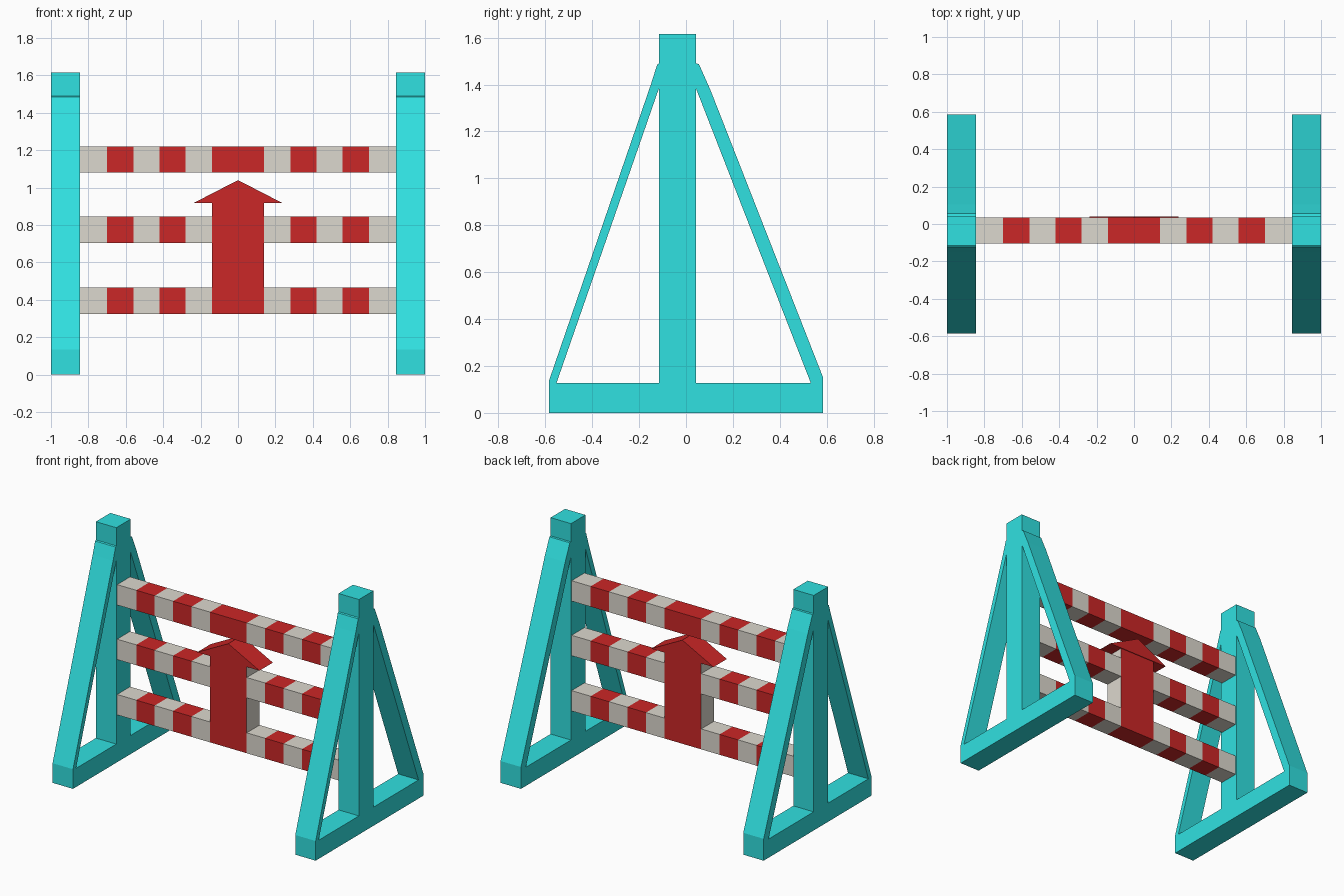
import bpy, bmesh, math

if "Cube" in bpy.data.objects:
    bpy.data.objects.remove(bpy.data.objects["Cube"])


def material(name, rgb):
    m = bpy.data.materials.new(name)
    m.diffuse_color = (*rgb, 1)
    m.use_nodes = True
    m.node_tree.nodes["Principled BSDF"].inputs["Base Color"].default_value = m.diffuse_color
    return m


CYAN = material("cyan_paint", (0.03, 0.75, 0.75))
RED = material("red_paint", (0.60, 0.02, 0.02))
WHITE = material("white_paint", (0.72, 0.69, 0.62))
Y0, Y1 = -0.105, 0.035          # front and back of the rails


def finish(name, bm, mats):
    bmesh.ops.recalc_face_normals(bm, faces=bm.faces)
    me = bpy.data.meshes.new(name)
    bm.to_mesh(me)
    bm.free()
    for m in mats:
        me.materials.append(m)
    ob = bpy.data.objects.new(name, me)
    bpy.context.collection.objects.link(ob)
    return ob


def striped_rail(name, xs, z0, z1, first):
    """Square bar along x, alternating colour at each x in xs."""
    bm = bmesh.new()
    rings = [[bm.verts.new((x, y, z)) for y, z in
              ((Y0, z0), (Y1, z0), (Y1, z1), (Y0, z1))] for x in xs]
    for i in range(len(xs) - 1):
        for k in range(4):
            n = (k + 1) % 4
            f = bm.faces.new((rings[i][k], rings[i][n], rings[i + 1][n], rings[i + 1][k]))
            f.material_index = (i + first) % 2
    bm.faces.new(rings[0])
    bm.faces.new(rings[-1])
    return finish(name, bm, (WHITE, RED))


def extrude_xz(name, pts, y0, y1, mats):
    """Front-view outline extruded from y0 to y1."""
    bm = bmesh.new()
    face = bm.faces.new([bm.verts.new((x, y0, z)) for x, z in pts])
    ext = bmesh.ops.extrude_face_region(bm, geom=[face], use_keep_orig=True)
    for v in ext["geom"]:
        if isinstance(v, bmesh.types.BMVert):
            v.co.y = y1
    return finish(name, bm, mats)


# A-frame side: outline with two triangular openings, filled and extruded
outline = [(-0.585, 0), (0.585, 0), (0.585, 0.15), (0.105, 1.375), (0.055, 1.488),
           (0.042, 1.49), (0.042, 1.615), (-0.115, 1.615), (-0.115, 1.49),
           (-0.123, 1.485), (-0.15, 1.40), (-0.585, 0.135)]
front_gap = [(-0.552, 0.128), (-0.115, 0.128), (-0.115, 1.385)]
back_gap = [(0.042, 0.128), (0.532, 0.128), (0.042, 1.385)]
cu = bpy.data.curves.new("side_frame", "CURVE")
cu.dimensions = "2D"
cu.fill_mode = "BOTH"
cu.extrude = 0.0775
for pts in (outline, front_gap, back_gap):
    sp = cu.splines.new("POLY")
    sp.points.add(len(pts) - 1)
    for p, (y, z) in zip(sp.points, pts):
        p.co = (y, z, 0, 1)
    sp.use_cyclic_u = True
tmp = bpy.data.objects.new("side_profile", cu)
bpy.context.collection.objects.link(tmp)
bpy.context.view_layer.update()
me = bpy.data.meshes.new_from_object(tmp.evaluated_get(bpy.context.evaluated_depsgraph_get()))
bpy.data.objects.remove(tmp)
bm = bmesh.new()
bm.from_mesh(me)
bmesh.ops.remove_doubles(bm, verts=bm.verts, dist=1e-4)
for f in bm.faces:
    f.smooth = False
    f.material_index = 0
right = finish("right_side_frame", bm, (CYAN,))
right.rotation_euler = (math.pi / 2, 0, math.pi / 2)
right.location.x = 0.9225
left = right.copy()
left.name = "left_side_frame"
left.location.x = -0.9225
bpy.context.collection.objects.link(left)

# Striped rails: full top rail, lower rails broken by the arrow
half = [0.14, 0.28, 0.42, 0.56, 0.70, 0.845]
left_half = [-x for x in reversed(half)]
striped_rail("top_rail", left_half + half, 1.08, 1.22, 0)
for label, z0, z1 in (("middle", 0.705, 0.845), ("bottom", 0.325, 0.465)):
    striped_rail(label + "_rail_left", left_half, z0, z1, 0)
    striped_rail(label + "_rail_right", half, z0, z1, 0)

# Arrow shaft: red front and back, white sides
shaft = extrude_xz("arrow_shaft", [(-0.14, 0.325), (0.14, 0.325), (0.14, 0.918), (-0.14, 0.918)],
                   Y0, Y1, (RED, WHITE))
for p in shaft.data.polygons:
    if abs(p.normal.x) > 0.5:
        p.material_index = 1

# Arrow head
extrude_xz("arrow_head", [(-0.237, 0.918), (0.237, 0.918), (0, 1.04)], Y0, 0.04, (RED,))
